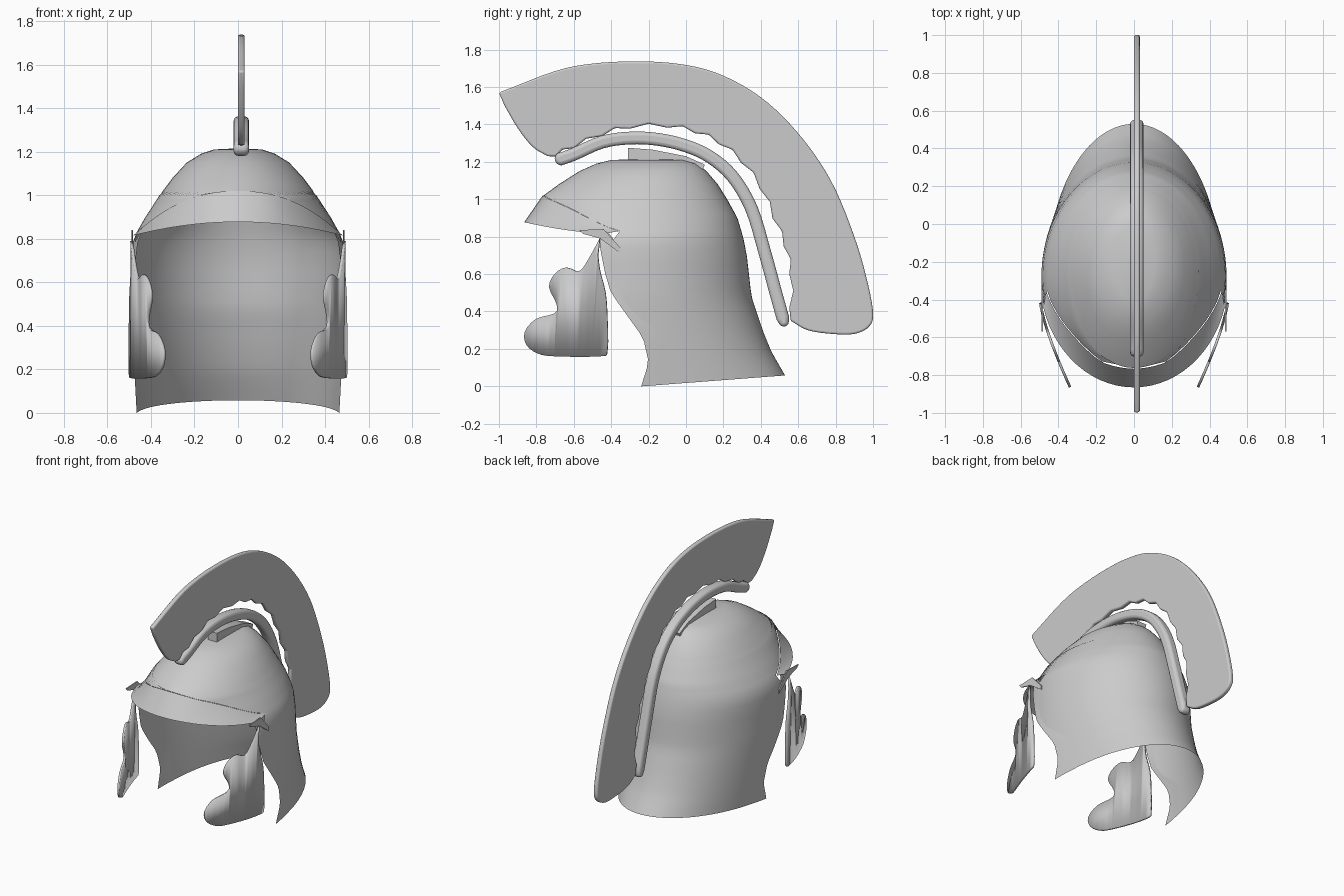
import bpy, bmesh, math
from mathutils import Vector

if "Cube" in bpy.data.objects:
    bpy.data.objects.remove(bpy.data.objects["Cube"])

grey = bpy.data.materials.new("plain grey")
grey.use_nodes = True
COLOUR = (0.6, 0.6, 0.6, 1)
grey.diffuse_color = COLOUR
grey.node_tree.nodes["Principled BSDF"].inputs["Base Color"].default_value = COLOUR


def finish(bm, name, angle=40):
    """Turn a bmesh into a smooth shaded object."""
    bmesh.ops.remove_doubles(bm, verts=bm.verts, dist=0.0005)
    bmesh.ops.recalc_face_normals(bm, faces=bm.faces)
    mesh = bpy.data.meshes.new(name)
    bm.to_mesh(mesh)
    bm.free()
    mesh.materials.append(grey)
    obj = bpy.data.objects.new(name, mesh)
    bpy.context.collection.objects.link(obj)
    bpy.ops.object.select_all(action="DESELECT")
    obj.select_set(True)
    bpy.context.view_layer.objects.active = obj
    bpy.ops.object.shade_smooth_by_angle(angle=math.radians(angle))
    return obj


def loft(name, rows):
    """Skin a grid of points."""
    bm = bmesh.new()
    grid = [[bm.verts.new(p) for p in row] for row in rows]
    for low, high in zip(grid, grid[1:]):
        for i in range(len(low) - 1):
            bm.faces.new((low[i], low[i + 1], high[i + 1], high[i]))
    return finish(bm, name, 60)


def sample(table, t):
    """Interpolate rows of (key, values...)."""
    if t <= table[0][0]:
        return table[0][1:]
    for a, b in zip(table, table[1:]):
        if t <= b[0]:
            k = (t - a[0]) / (b[0] - a[0])
            return tuple(p + (q - p) * k for p, q in zip(a[1:], b[1:]))
    return table[-1][1:]


def smooth_path(points, steps=4):
    """Catmull-Rom curve through (y, z) points."""
    p = [Vector(q) for q in points]
    p = [2 * p[0] - p[1]] + p + [2 * p[-1] - p[-2]]
    out = []
    for a, b, c, d in zip(p, p[1:], p[2:], p[3:]):
        for s in range(steps):
            t = s / steps
            out.append(0.5 * (2 * b + (c - a) * t + (2 * a - 5 * b + 4 * c - d) * t * t
                              + (3 * b - a - 3 * c + d) * t ** 3))
    return out + [p[-2]]


def prism(name, outline, x0, x1, bevel=0.0):
    """Extrude a side outline across x."""
    bm = bmesh.new()
    face = bm.faces.new([bm.verts.new((x0, y, z)) for y, z in outline])
    ext = bmesh.ops.extrude_face_region(bm, geom=[face])
    moved = [v for v in ext["geom"] if isinstance(v, bmesh.types.BMVert)]
    bmesh.ops.translate(bm, verts=moved, vec=(x1 - x0, 0, 0))
    obj = finish(bm, name)
    if bevel:
        mod = obj.modifiers.new("soft edge", "BEVEL")
        mod.width, mod.segments = bevel, 3
    return obj


# Helmet cross-sections: height, half width, front y, back y, y of widest point
RINGS = [(0.01, 0.46, -0.8, 0.53, -0.28), (0.15, 0.47, -0.82, 0.47, -0.28),
         (0.3, 0.48, -0.84, 0.41, -0.28), (0.48, 0.49, -0.84, 0.35, -0.28),
         (0.7, 0.49, -0.82, 0.325, -0.28), (0.8, 0.482, -0.81, 0.305, -0.28),
         (0.9, 0.425, -0.8, 0.275, -0.27), (1.0, 0.36, -0.79, 0.22, -0.26),
         (1.08, 0.3, -0.68, 0.17, -0.24), (1.15, 0.235, -0.57, 0.11, -0.22),
         (1.19, 0.17, -0.48, 0.06, -0.2), (1.21, 0.11, -0.4, 0.0, -0.2),
         (1.215, 0.001, -0.21, -0.19, -0.2)]
# Side opening: height, y of the fold line, y of the outer edge
OPENING = [(0.01, -0.08, -0.24), (0.13, -0.1, -0.2), (0.26, -0.12, -0.23),
           (0.33, -0.2, -0.28), (0.4, -0.29, -0.33), (0.5, -0.36, -0.4),
           (0.6, -0.385, -0.43), (0.7, -0.36, -0.45), (0.76, -0.37, -0.46),
           (0.83, -0.42, -0.46)]
BROW_TOP, BROW_DROP, BROW_X = 1.02, 0.19, 0.46


def on_shell(z, a, out=0.0):
    """Point on the helmet; angle is measured from the back."""
    w, front, back, mid = sample(RINGS, z)
    depth = back - mid if math.cos(a) > 0 else mid - front
    y = mid + (depth + out) * math.cos(a)
    slope = max(0, 1 - z / 0.2)
    return ((w + out) * math.sin(a), y, z + slope * 0.08 * (y + 0.1))


def angle_at(z, y):
    w, front, back, mid = sample(RINGS, z)
    depth = back - mid if y > mid else mid - front
    return math.acos(max(-1, min(1, (y - mid) / depth)))


def brow_angle(z):
    x = BROW_X * (max(0, BROW_TOP - z) / BROW_DROP) ** 0.45
    return math.pi - math.asin(min(1, x / sample(RINGS, z)[0]))


# Helmet bowl with neck guard
levels = [0.01 + i * 0.82 / 18 for i in range(19)]
levels += [0.85 + i * 0.0213 for i in range(8)]
levels += [1.02, 1.05, 1.08, 1.115, 1.15, 1.17, 1.19, 1.2, 1.21, 1.215]
N = 44
rows = []
for z in levels:
    limit = angle_at(z, sample(OPENING, z)[0]) if z < 0.83 else brow_angle(z)
    rows.append([on_shell(z, limit * (2 * i / N - 1)) for i in range(N + 1)])
loft("helmet_bowl", rows)

# Turned border along the face opening
for side, word in ((1, "left"), (-1, "right")):
    rows = []
    for z in levels[:19]:
        fold, edge = sample(OPENING, z)
        a, b = angle_at(z, fold), angle_at(z, edge)
        rows.append([on_shell(z, side * (a + (b - a) * k / 3), 0.002 * k) for k in range(4)])
    loft(word + "_opening_border", rows)

# Brow visor
M = 28
upper, middle, lower = [], [], []
for i in range(M + 1):
    t = 2 * i / M - 1
    z = BROW_TOP - BROW_DROP * abs(math.sin(t * math.pi / 2)) ** 2.2
    a = math.copysign(brow_angle(z), t)
    up = Vector(on_shell(z, a, 0.004))
    s = t * math.radians(74)
    x = 0.5 * math.sin(s)
    down = Vector((x, -0.28 - 0.585 * math.cos(s), 0.877 - 0.27 * x * x))
    upper.append(up)
    lower.append(down)
    middle.append((up + down) / 2)
loft("brow_visor", [lower, middle, upper])

# Cheek guards, curving inward toward the face
CHEEK = [(-0.46, 0.79), (-0.52, 0.68), (-0.57, 0.615), (-0.64, 0.635), (-0.7, 0.6),
         (-0.73, 0.53), (-0.69, 0.44), (-0.7, 0.39), (-0.8, 0.36), (-0.86, 0.29),
         (-0.85, 0.22), (-0.79, 0.175), (-0.7, 0.16), (-0.46, 0.16), (-0.42, 0.19),
         (-0.42, 0.36), (-0.43, 0.5), (-0.46, 0.62), (-0.47, 0.7)]
for side, word in ((1, "left"), (-1, "right")):
    bm = bmesh.new()
    bm.faces.new([bm.verts.new((0, y, z)) for y, z in smooth_path(CHEEK, 3)])
    for i in range(1, 11):
        bmesh.ops.bisect_plane(bm, geom=bm.verts[:] + bm.edges[:] + bm.faces[:],
                               plane_co=(0, -0.42 - 0.04 * i, 0), plane_no=(0, 1, 0))
    for v in bm.verts:
        k = max(0, (-0.42 - v.co.y) / 0.44)
        v.co.x = side * (0.495 - 0.155 * k ** 1.3)
    guard = finish(bm, word + "_cheek_guard")
    solid = guard.modifiers.new("thickness", "SOLIDIFY")
    solid.thickness, solid.offset = 0.014, 0

    # Hinge plate at the temple
    hinge = [(-0.57, 0.835), (-0.44, 0.84), (-0.35, 0.74), (-0.35, 0.71),
             (-0.46, 0.79), (-0.55, 0.815)]
    prism(word + "_hinge_plate", hinge, side * 0.482, side * 0.49)

# Crest plume: outer arc, then a ragged inner edge
outer = smooth_path([(-1, 1.57), (-0.7, 1.685), (-0.5, 1.725), (-0.27, 1.737),
                     (-0.05, 1.725), (0.15, 1.68), (0.35, 1.58), (0.52, 1.44),
                     (0.68, 1.25), (0.8, 1.05), (0.9, 0.8), (0.96, 0.6), (1, 0.4),
                     (0.98, 0.32), (0.9, 0.28), (0.78, 0.28), (0.65, 0.3), (0.56, 0.35)])
inner = smooth_path([(0.56, 0.42), (0.56, 0.6), (0.53, 0.75), (0.47, 0.9), (0.4, 1.06),
                     (0.3, 1.2), (0.18, 1.3), (0.05, 1.36), (-0.1, 1.39), (-0.3, 1.385),
                     (-0.45, 1.345), (-0.6, 1.28), (-0.7, 1.235)], 2)
centre = Vector((-0.2, 0.6))
for i, p in enumerate(inner):
    p += (p - centre).normalized() * (0.012 if i % 2 else -0.008)
tip = smooth_path([(-0.74, 1.23), (-0.82, 1.28), (-0.9, 1.38), (-0.97, 1.5)])
prism("crest_plume", outer + inner + tip, -0.001, 0.031, 0.01)

# Crest rail: a ribbon of even thickness with rounded edges
path = smooth_path([(-0.7, 1.205), (-0.6, 1.24), (-0.45, 1.305), (-0.3, 1.327),
                    (-0.15, 1.32), (0, 1.285), (0.13, 1.225), (0.25, 1.12),
                    (0.35, 0.95), (0.42, 0.72), (0.48, 0.5), (0.53, 0.32)])
top, bottom = [], []
for i, p in enumerate(path):
    d = (path[min(i + 1, len(path) - 1)] - path[max(i - 1, 0)]).normalized()
    n = Vector((-d.y, d.x)) * (0.02 if i in (0, len(path) - 1) else 0.034)
    top.append(p + n)
    bottom.append(p - n)
prism("crest_rail", top + bottom[::-1], -0.02, 0.05, 0.022)

# Crest mount on the crown
prism("crest_mount", [(-0.31, 1.275), (-0.18, 1.265), (0, 1.23), (0.1, 1.185),
                      (0.08, 1.13), (-0.1, 1.18), (-0.31, 1.2)], -0.02, 0.05)
